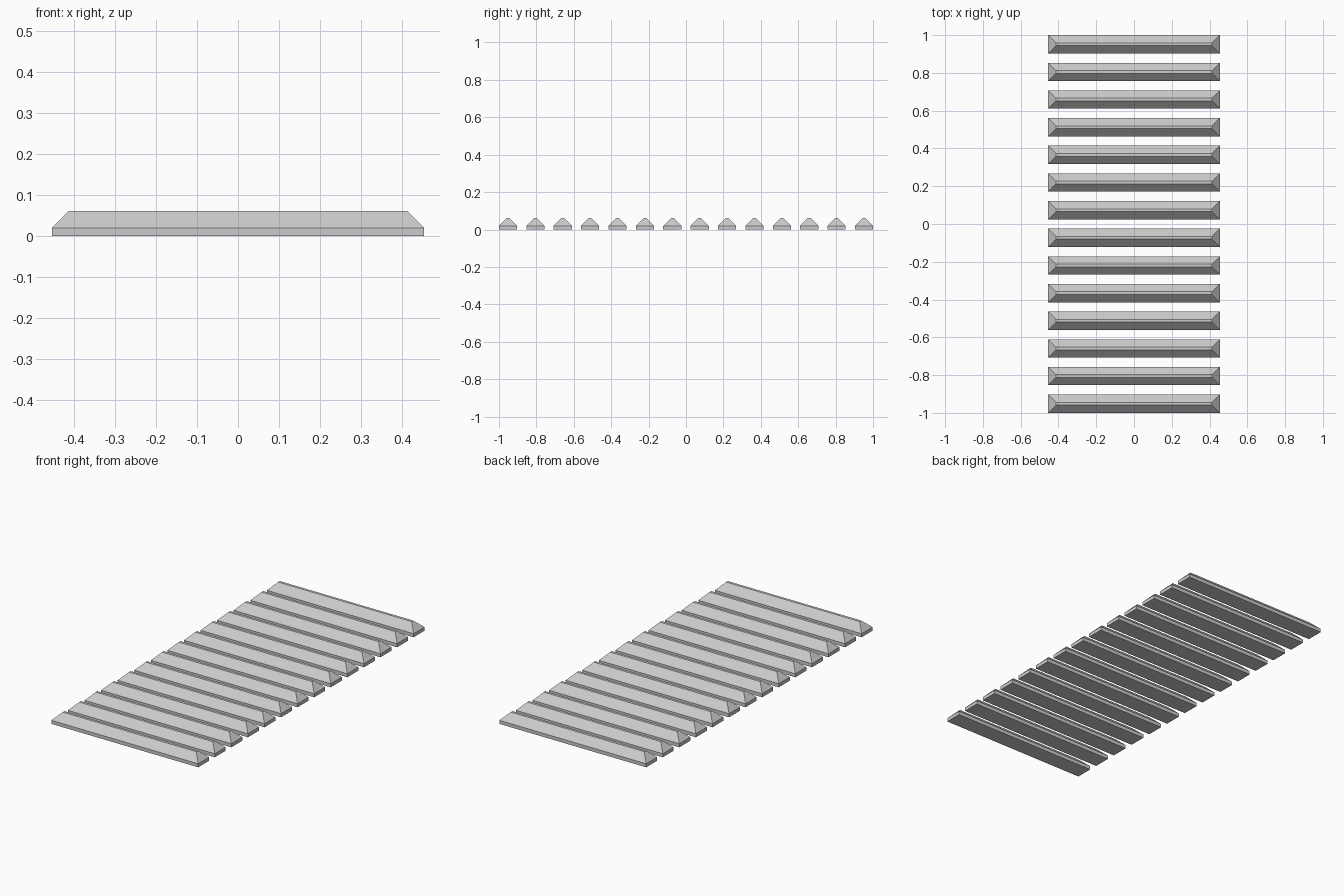
import bpy
import bmesh
from mathutils import Vector

cube = bpy.data.objects.get("Cube")
if cube:
    bpy.data.objects.remove(cube, do_unlink=True)

# Single light grey finish
GREY = (0.6, 0.6, 0.6, 1.0)
mat = bpy.data.materials.new("light grey")
mat.use_nodes = True
mat.diffuse_color = GREY
mat.node_tree.nodes["Principled BSDF"].inputs["Base Color"].default_value = GREY

COUNT = 14
LENGTH, DEPTH, BASE, HEIGHT = 0.908, 0.097, 0.02, 0.061
INSET = HEIGHT - BASE          # 45 degree bevel on all four sides
PITCH = (2 - DEPTH) / (COUNT - 1)


def slat_mesh():
    """Shallow block whose top is drawn in to a narrow ridge."""
    bm = bmesh.new()
    bmesh.ops.create_cube(bm, size=1)
    for v in bm.verts:
        v.co = Vector((v.co.x * LENGTH, v.co.y * DEPTH, (v.co.z + 0.5) * BASE))
    top = max(bm.faces, key=lambda f: f.calc_center_median().z)
    ring = bmesh.ops.extrude_face_region(bm, geom=[top])["geom"]
    bmesh.ops.delete(bm, geom=[top], context="FACES_ONLY")
    for v in (g for g in ring if isinstance(g, bmesh.types.BMVert)):
        v.co.x -= INSET if v.co.x > 0 else -INSET
        v.co.y -= INSET if v.co.y > 0 else -INSET
        v.co.z = HEIGHT
    bmesh.ops.recalc_face_normals(bm, faces=bm.faces)
    mesh = bpy.data.meshes.new("slat")
    bm.to_mesh(mesh)
    bm.free()
    mesh.materials.append(mat)
    return mesh


# Row of identical slats from front to back
mesh = slat_mesh()
for i in range(COUNT):
    slat = bpy.data.objects.new(f"slat_{i + 1}", mesh)
    slat.location.y = -1 + DEPTH / 2 + i * PITCH
    bpy.context.collection.objects.link(slat)
